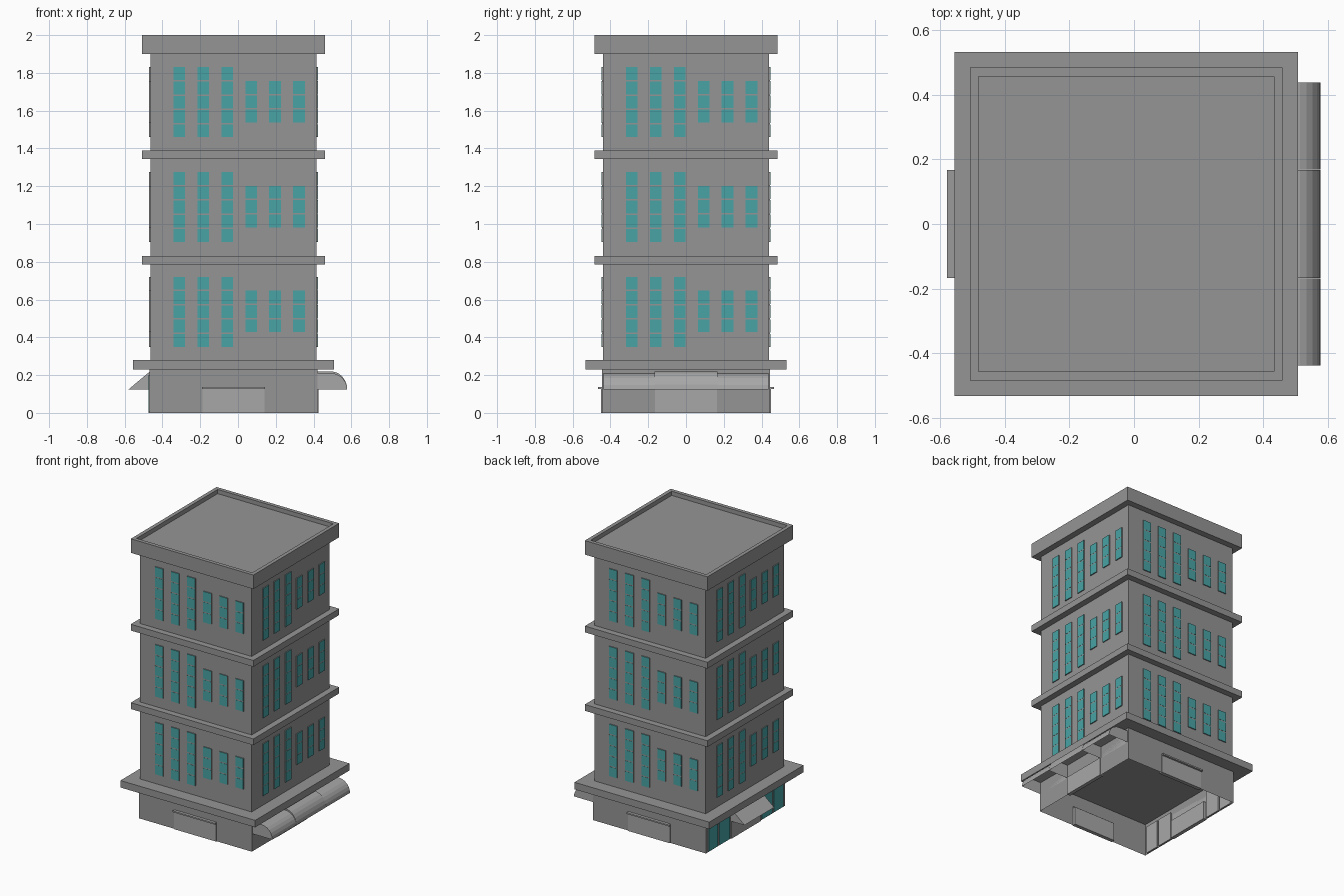
import bpy, bmesh, math
from mathutils import Matrix, Vector

if "Cube" in bpy.data.objects:
    bpy.data.objects.remove(bpy.data.objects["Cube"])

CX = -0.024            # tower axis
WALL, GROUND = 0.440, 0.445   # half widths of tower and ground floor


def material(name, *rgb):
    m = bpy.data.materials.new(name)
    m.diffuse_color = (*rgb, 1)
    m.use_nodes = True
    m.node_tree.nodes["Principled BSDF"].inputs["Base Color"].default_value = m.diffuse_color
    return m


teal = material("teal_glass", 0.065, 0.37, 0.38)
dark = material("wall_grey", 0.30, 0.30, 0.30)
light = material("trim_grey", 0.39, 0.39, 0.39)


def add_box(bm, lo, hi):
    lo, hi = Vector(lo), Vector(hi)
    m = Matrix.Translation((lo + hi) / 2) @ Matrix.Diagonal((*(hi - lo), 1))
    bmesh.ops.create_cube(bm, size=1, matrix=m)


def finish(name, bm, turn=0, mat=dark):
    """Turn a bmesh in tower coordinates (front facing -y) into an object."""
    bm.transform(Matrix.Translation((CX, 0, 0)) @ Matrix.Rotation(turn * math.pi / 2, 4, 'Z'))
    me = bpy.data.meshes.new(name)
    bm.to_mesh(me)
    bm.free()
    ob = bpy.data.objects.new(name, me)
    bpy.context.collection.objects.link(ob)
    me.materials.append(mat)
    return ob


def boxes(name, items, turn=0, mat=dark):
    bm = bmesh.new()
    for lo, hi in items:
        add_box(bm, lo, hi)
    return finish(name, bm, turn, mat)


def block(name, half, z0, z1):
    return boxes(name, [((-half, -half, z0), (half, half, z1))])


def awning(name, profile, u0, u1, turn):
    """Hollow awning: profile of (distance out, z), capped ends, open underside."""
    bm = bmesh.new()
    a, b = [[bm.verts.new((u, -d, z)) for d, z in profile] for u in (u0, u1)]
    for i in range(len(profile) - 1):
        bm.faces.new((a[i], b[i], b[i + 1], a[i + 1]))
    bm.faces.new(a)
    bm.faces.new(b)
    bmesh.ops.recalc_face_normals(bm, faces=bm.faces)
    return finish(name, bm, turn, light)


# Tower floors and dividing ledges
block("ground_ledge", 0.532, 0.23, 0.28)
for i, (z0, z1) in enumerate([(0.28, 0.785), (0.83, 1.345), (1.39, 1.90)]):
    block(f"floor_{i + 1}", WALL, z0, z1)
block("ledge_1", 0.484, 0.785, 0.83)
block("ledge_2", 0.484, 1.345, 1.39)

# Roof block with sunken deck
roof = bmesh.new()
add_box(roof, (-0.484, -0.484, 1.90), (0.484, 0.484, 2.0))
top = [f for f in roof.faces if f.calc_center_median().z > 1.99]
bmesh.ops.inset_region(roof, faces=top, thickness=0.027, use_even_offset=True)
sunk = bmesh.ops.extrude_face_region(roof, geom=top)
bmesh.ops.delete(roof, geom=top, context='FACES')
bmesh.ops.translate(roof, vec=(0, 0, -0.03),
                    verts=[v for v in sunk["geom"] if isinstance(v, bmesh.types.BMVert)])
finish("roof_parapet", roof)

# Ground floor: walls only, open below
gf = bmesh.new()
add_box(gf, (-GROUND, -GROUND, 0), (GROUND, GROUND, 0.23))
bmesh.ops.delete(gf, geom=[f for f in gf.faces if abs(f.normal.z) > 0.5], context='FACES')
finish("ground_floor_walls", gf)

# Windows: three tall and three short columns on every floor and side
panes, frames = [], []
for floor in range(3):
    for col in range(6):
        u = -0.287 + 0.1268 * col
        z0, n, h = (0.35, 5, 0.37) if col < 3 else (0.427, 3, 0.22)
        z0 += floor * 0.555
        frames.append(((u - 0.032, -WALL - 0.006, z0), (u + 0.032, -WALL + 0.004, z0 + h)))
        step = (h + 0.008) / n
        for k in range(n):
            z = z0 + k * step
            panes.append(((u - 0.031, -WALL - 0.007, z),
                          (u + 0.031, -WALL - 0.005, z + step - 0.008)))
for turn, side in enumerate(("front", "right", "back", "left")):
    boxes(f"{side}_window_panes", panes, turn, teal)
    boxes(f"{side}_window_frames", frames, turn)

# Doors on all four sides, lintel lips on front and back
for turn, side in enumerate(("front", "right", "back", "left")):
    boxes(f"{side}_door", [((-0.165, -GROUND - 0.006, 0), (0.165, -GROUND + 0.02, 0.128))],
          turn, light)
    if turn % 2 == 0:
        boxes(f"{side}_door_lip",
              [((-0.167, -GROUND - 0.02, 0.126), (0.167, -GROUND + 0.01, 0.136))], turn, light)

# Shopfront glass and its backing on the left side
glass, backing = [], []
for s in (-1, 1):
    for a, b in ((0.18, 0.30), (0.315, 0.42)):
        lo, hi = sorted((s * a, s * b))
        glass.append(((lo, -GROUND - 0.006, 0.005), (hi, -GROUND - 0.001, 0.2)))
        backing.append(((lo, -GROUND - 0.004, 0.004), (hi, -GROUND + 0.01, 0.2)))
boxes("left_shop_glass", glass, 3, teal)
boxes("left_shop_backing", backing, 3, light)


# Rounded awnings on the right side, sloping awning on the left
def barrel(z_top):
    arc = [(0.515 + 0.087 * math.sin(t), 0.125 + (z_top - 0.125) * math.cos(t))
           for t in [i * math.pi / 12 for i in range(7)]]
    return [(GROUND, 0.125), (GROUND, z_top)] + arc


awning("right_awning_middle", barrel(0.22), -0.167, 0.167, 1)
awning("right_awning_near", barrel(0.21), -0.438, -0.168, 1)
awning("right_awning_far", barrel(0.21), 0.168, 0.438, 1)
awning("left_awning", [(GROUND, 0.125), (GROUND, 0.217), (0.555, 0.125)], -0.167, 0.167, 3)
